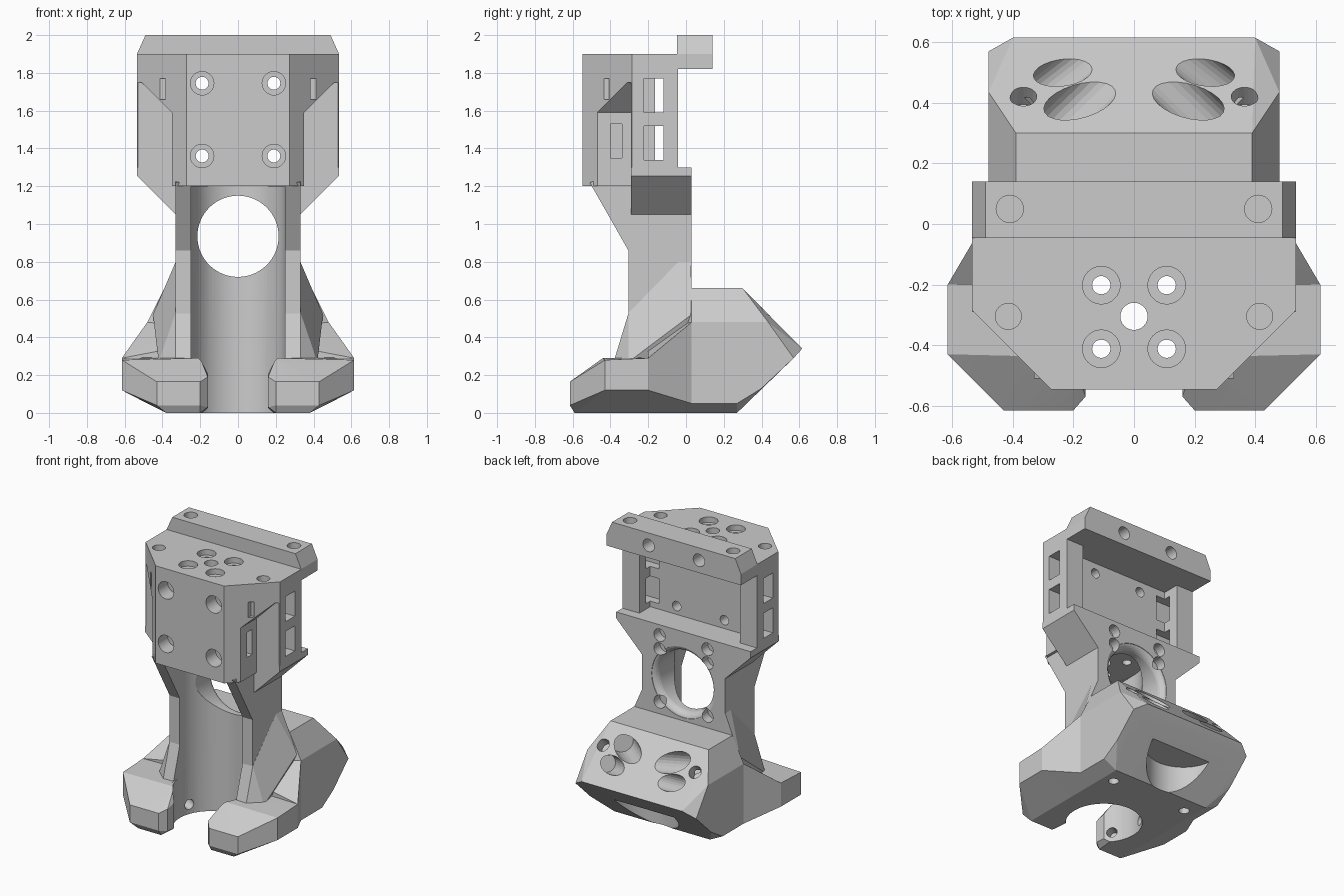
import bpy, bmesh, math
from mathutils import Vector

if "Cube" in bpy.data.objects:
    bpy.data.objects.remove(bpy.data.objects["Cube"])


def finish(bm, name):
    bmesh.ops.recalc_face_normals(bm, faces=bm.faces)
    me = bpy.data.meshes.new(name)
    bm.to_mesh(me)
    bm.free()
    ob = bpy.data.objects.new(name, me)
    bpy.context.collection.objects.link(ob)
    return ob


def hull(name, pts, both=False, side=1):
    """Convex solid around points; both=True adds the x-mirrored points."""
    bm = bmesh.new()
    for x, y, z in pts:
        bm.verts.new((x * side, y, z))
        if both:
            bm.verts.new((-x, y, z))
    r = bmesh.ops.convex_hull(bm, input=bm.verts[:])
    inner = [v for v in r['geom_interior'] if isinstance(v, bmesh.types.BMVert)]
    bmesh.ops.delete(bm, geom=list(set(inner)), context='VERTS')
    bmesh.ops.dissolve_limit(bm, angle_limit=0.01, verts=bm.verts[:], edges=bm.edges[:])
    return finish(bm, name)


def prism(name, prof, axis, a, b):
    """Extrude a 2D profile along an axis (remaining axes in order)."""
    bm = bmesh.new()

    def place(p, t):
        c = list(p)
        c.insert(axis, t)
        return bm.verts.new(c)
    f = bm.faces.new([place(p, a) for p in prof])
    r = bmesh.ops.extrude_face_region(bm, geom=[f])
    d = Vector((0, 0, 0))
    d[axis] = b - a
    bmesh.ops.translate(bm, vec=d, verts=[v for v in r['geom'] if isinstance(v, bmesh.types.BMVert)])
    return finish(bm, name)


def box(x0, x1, y0, y1, z0, z1):
    return prism("box_cutter", [(x0, y0), (x1, y0), (x1, y1), (x0, y1)], 2, z0, z1)


def rod(p, q, rings, n=32):
    """Turned solid from p to q; rings are (distance fraction, radius)."""
    p, q = Vector(p), Vector(q)
    rot = (q - p).to_track_quat('Z', 'Y')
    bm = bmesh.new()
    loops = []
    for t, r in rings:
        loops.append([bm.verts.new(p + (q - p) * t + rot @ Vector(
            (r * math.cos(2 * math.pi * i / n), r * math.sin(2 * math.pi * i / n), 0))) for i in range(n)])
    for a, b in zip(loops, loops[1:]):
        for i in range(n):
            j = (i + 1) % n
            bm.faces.new((a[i], a[j], b[j], b[i]))
    bm.faces.new(loops[0])
    bm.faces.new(loops[-1])
    return finish(bm, "round_cutter")


def hole(p, q, r, n=24):
    return rod(p, q, [(0, r), (1, r)], n)


def boolean(body, other, op):
    m = body.modifiers.new("b", 'BOOLEAN')
    m.operation, m.solver, m.object = op, 'EXACT', other
    bpy.context.view_layer.objects.active = body
    bpy.ops.object.modifier_apply(modifier=m.name)
    bpy.data.objects.remove(other)


# head: block with 45-degree front corners
body = prism("toolhead_bracket", [(-.535, -.042), (.535, -.042), (.535, -.285), (.272, -.547),
                                  (-.272, -.547), (-.535, -.285)], 2, 1.2, 1.9)
cuts = []
for s in (1, -1):
    # corner notch with sloped roof, and room for the tapered shoulder
    cuts.append(hull("notch", [(.35, -.6, 1.0), (.35, -.29, 1.0), (.7, -.29, 1.0), (.7, -.6, 1.0),
                               (.35, -.6, 1.59), (.35, -.29, 1.59), (.51, -.29, 1.75),
                               (.7, -.29, 1.75), (.7, -.6, 1.75), (.51, -.6, 1.75)], side=s))
    cuts.append(box(*sorted((s * .35, s * .7)), -.4, .1, 1.1, 1.275))
cuts.append(box(-.4, .4, -.165, .0, 1.26, 1.82))
for c in cuts:
    boolean(body, c, 'DIFFERENCE')

parts = [
    # top rail
    prism("top_rail", [(-.535, 1.82), (.535, 1.82), (.535, 1.9), (.49, 2), (-.49, 2), (-.535, 1.9)], 1, -.047, .14),
    # shoulder slab with the rear wall of the neck
    prism("shoulder", [(-.535, 1.3), (.535, 1.3), (.535, 1.255), (.33, 1.05), (.33, .3), (-.33, .3),
                       (-.33, 1.05), (-.535, 1.255)], 1, -.29, .029),
    # neck
    prism("neck", [(-.305, .2), (-.305, .86), (-.51, 1.22), (-.4, 1.25), (-.1, 1.25), (-.1, .2)], 0, -.33, .33),
    # rear foot
    hull("rear_foot", [(.39, .03, .66), (.39, .3, .66), (.48, .03, .48), (.48, .435, .48), (.48, .57, .29),
                       (.40, .615, .34), (.48, .03, .05), (.48, .27, .05), (.48, .4, .13), (.38, .27, 0),
                       (.38, .03, 0), (.2, -.1, 0), (.2, -.1, .5)], both=True),
    # middle foot, widening to the toes
    hull("middle_foot", [(.615, -.2, .29), (.615, -.2, .12), (.38, -.2, 0), (.48, .03, .48), (.48, .03, .05),
                         (.38, .03, 0), (.39, .03, .5), (.4, -.2, .33), (.3, -.2, .35)], both=True),
    # flare between neck and foot
    hull("flare", [(.33, -.04, .8), (.33, .026, .8), (.39, .029, .66), (.45, .029, .52), (.331, -.304, .53),
                   (.41, -.22, .33), (.42, -.304, .27), (.33, -.38, .28), (.3, 0, .1)], both=True),
]
# front toes
for s in (1, -1):
    parts.append(hull("toe", [(.615, -.43, .28), (.615, -.43, .12), (.615, -.2, .29), (.615, -.2, .12),
                              (.43, -.615, .165), (.43, -.615, .04), (.38, -.59, 0), (.38, -.2, 0),
                              (.2, -.615, .165), (.2, -.615, .04), (.2, -.59, 0), (.16, -.57, .19),
                              (.16, -.57, .03), (.16, -.15, 0), (.16, -.15, .3), (.2, -.44, .29)], side=s))
for p in parts:
    boolean(body, p, 'UNION')

# central vertical bore and front opening
cuts = [hole((0, -.305, -.1), (0, -.305, 1.2), .25, 64),
        box(-.249, .249, -.75, -.306, .29, 1.199)]
# round window with flared rear rim
rim = [(0, .215), (.8, .215)]
for i in range(1, 6):
    a = i * math.pi / 12
    rim.append((.8 + .1 * math.sin(a), .215 + .05 * (1 - math.cos(a))))
cuts.append(rod((0, -.467, .935), (0, .083, .935), rim + [(1, .265)], 64))
# air passage down the middle
cuts.append(hole((0, -.305, 1.1), (0, -.305, 2.1), .045))
# concave relief under the rear foot
cuts.append(hole((0, .5, -.1), (0, .5, .2), .24, 48))
for s in (1, -1):
    for y in (-.202, -.412):
        cuts.append(rod((s * .108, y, 1.1), (s * .108, y, 2.0), [(0, .03), (.845, .03), (.845, .062), (1, .062)]))
    for z in (1.36, 1.745):
        cuts.append(rod((s * .19, -.6, z), (s * .19, -.1, z), [(0, .062), (.32, .062), (.32, .034), (1, .034)]))
    # blind insert holes on rail, deck and rear faces
    cuts.append(hole((s * .41, .05, 1.9), (s * .41, .05, 2.1), .045))
    cuts.append(hole((s * .415, -.305, 1.8), (s * .415, -.305, 2.0), .043))
    cuts.append(hole((s * .2, .03, 1.91), (s * .2, .2, 1.91), .045))
    for z in (.745, 1.125, 1.225):
        cuts.append(hole((s * .19, -.04, z), (s * .19, .1, z), .045))
    cuts.append(hole((s * .3, .15, -.1), (s * .3, .15, .1), .035))
    # side windows and slots
    for z in (1.34, 1.59):
        cuts.append(box(*sorted((s * .33, s * .6)), -.222, -.118, z, z + .18))
    cuts.append(box(*sorted((s * .29, s * .37)), -.4, -.34, 1.35, 1.53))
    cuts.append(box(*sorted((s * .385, s * .413)), -.5, -.4, 1.66, 1.77))
    # slanted ducts in the rear sloped face
    for x, y, r, n, out, k in ((.235, .5, .062, .14, .75, .2), (.18, .405, .076, .2, .75, .4),
                               (.365, .42, .044, .08, 0, 0)):
        d = Vector((s * out, -.44 - k * .7, -.44 + k * .7)).normalized()
        p = Vector((s * x, y, .957 - y))
        cuts.append(hole(p - d * .2, p + d * n, r))
    # air outlets inside the toes
    for a in (20, -38):
        c, t = math.cos(math.radians(a)), math.sin(math.radians(a))
        cuts.append(hole((s * .15 * c, -.305 + .15 * t, .05), (s * .36 * c, -.305 + .36 * t, .09), .035))
for c in cuts:
    boolean(body, c, 'DIFFERENCE')

# smooth only the round walls
bpy.ops.object.select_all(action='DESELECT')
body.select_set(True)
bpy.context.view_layer.objects.active = body
bpy.ops.object.shade_smooth_by_angle(angle=math.radians(12))
